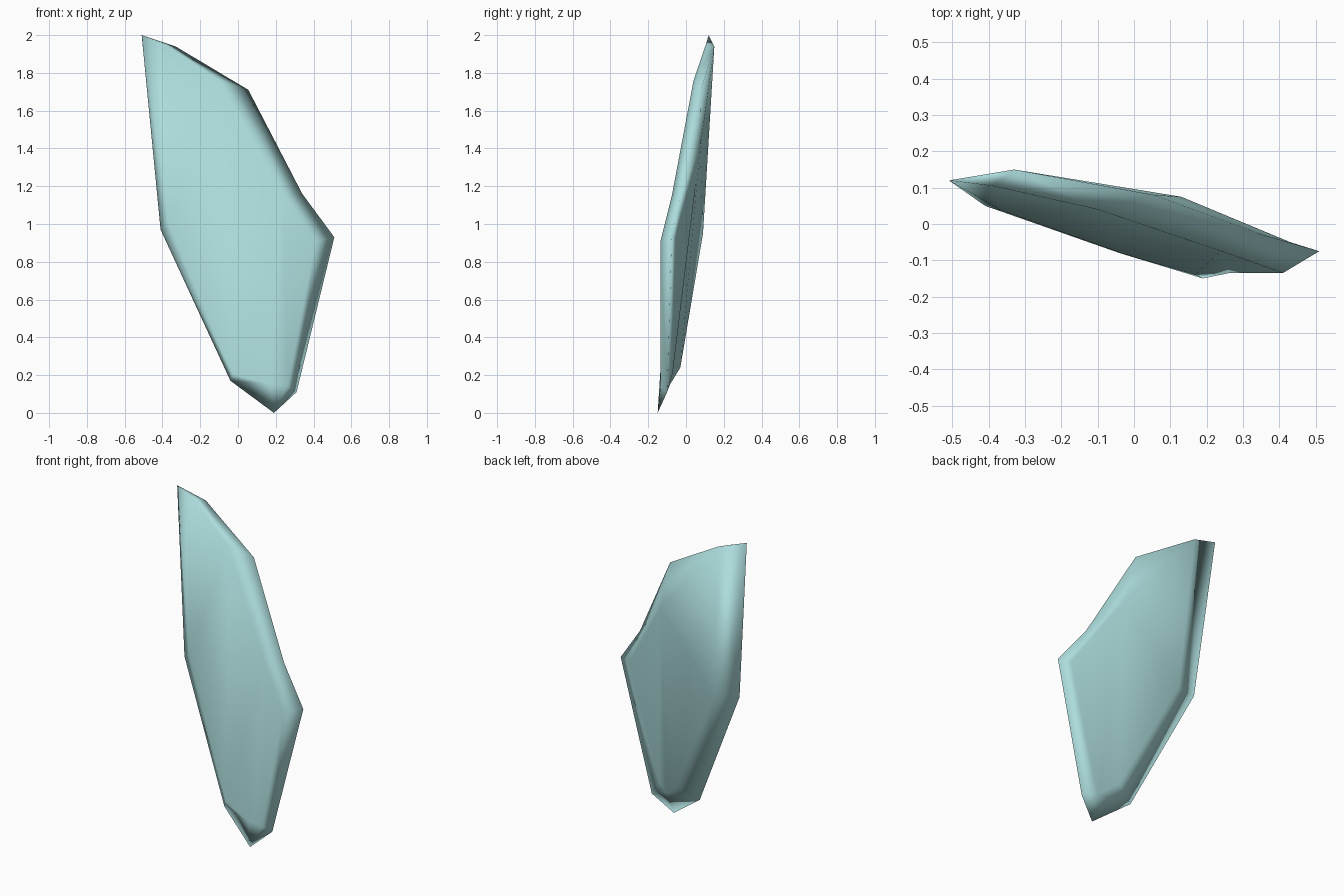
import bpy
import bmesh

cube = bpy.data.objects.get("Cube")
if cube:
    bpy.data.objects.remove(cube, do_unlink=True)

# Pale teal crystal
crystal = bpy.data.materials.new("pale_teal_crystal")
crystal.use_nodes = True
colour = (0.42, 0.72, 0.72, 1)
crystal.diffuse_color = colour
crystal.node_tree.nodes["Principled BSDF"].inputs["Base Color"].default_value = colour

# Rim outline from the tip; front and back ridges run the same way round
rim = [(-.51, .12, 2), (-.33, .15, 1.94), (.055, .08, 1.71),
       (.34, -.025, 1.16), (.51, -.075, .93), (.31, -.1, .11),
       (.19, -.15, 0), (-.04, -.08, .17), (-.41, .05, .97)]
front = [(-.39, .105, 1.95), (-.1, .04, 1.76), (.24, -.075, 1.15),
         (.41, -.135, .91), (.262, -.135, .144), (.168, -.14, .155),
         (-.027, -.083, .205), (-.365, .037, 1)]
back = [(.13, .075, 1.4), (.43, -.05, .93), (.235, -.07, .215),
        (.2, -.085, .15), (.085, -.03, .24), (-.26, .09, .95)]

bm = bmesh.new()
r, f, b = ([bm.verts.new(p) for p in ring] for ring in (rim, front, back))


def facet(*verts):
    bm.faces.new(verts)


# Front bevel band and front face
facet(r[0], r[1], f[0])
for i in range(7):
    facet(f[i], r[i + 1], r[i + 2], f[i + 1])
facet(f[7], r[8], r[0], f[0])
facet(*f)

# Back bevel band and back face
facet(r[1], r[2], b[0])
facet(r[2], r[3], b[0])
for i in range(5):
    facet(b[i], r[i + 3], r[i + 4], b[i + 1])
facet(b[5], r[8], r[0], r[1])
facet(r[1], *b)

# Inward-facing shell, so the far walls show through the near ones
bmesh.ops.triangulate(bm, faces=bm.faces[:])
bmesh.ops.recalc_face_normals(bm, faces=bm.faces[:])
bmesh.ops.reverse_faces(bm, faces=bm.faces[:])
for face in bm.faces:
    face.smooth = True

mesh = bpy.data.meshes.new("crystal_shard")
bm.to_mesh(mesh)
bm.free()
mesh.materials.append(crystal)
shard = bpy.data.objects.new("crystal_shard", mesh)
bpy.context.collection.objects.link(shard)
